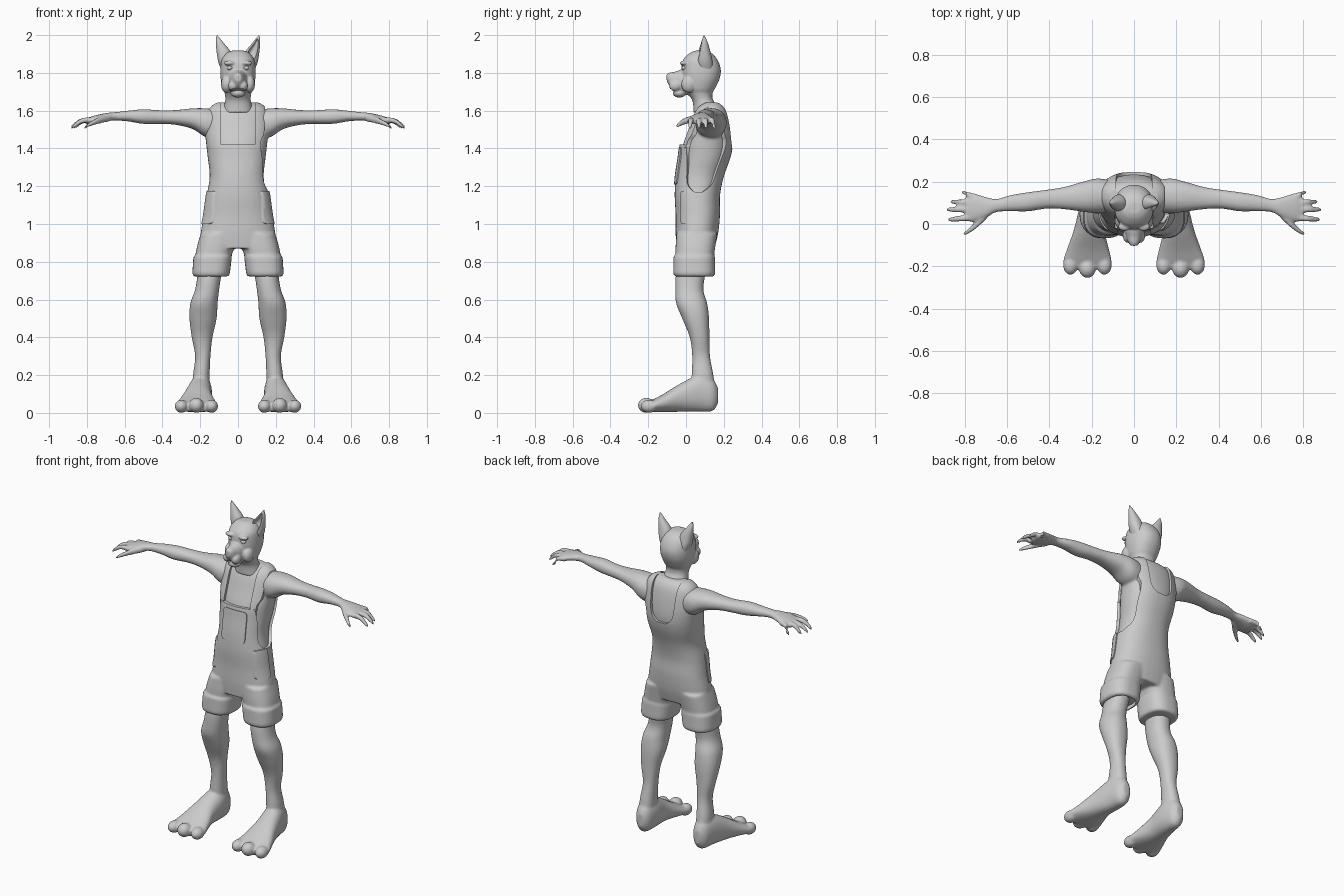
import bpy, bmesh, math
from mathutils import Matrix, Vector

old = bpy.data.objects.get("Cube")
if old:
    bpy.data.objects.remove(old)

grey = bpy.data.materials.new("plain_grey")
grey.use_nodes = True
grey.diffuse_color = (0.6, 0.6, 0.6, 1)
grey.node_tree.nodes["Principled BSDF"].inputs["Base Color"].default_value = grey.diffuse_color


def spline(a, b, c, d, t):
    return b + 0.5 * t * (c - a + t * (2 * a - 5 * b + 4 * c - d + t * (3 * (b - c) + d - a)))


def loft(bm, axis, rings, power=2.2, grow=0.0, steps=5, sides=40):
    """Skin superellipse rings given as (position, u low, u high, v low, v high)."""
    dense = []
    last = len(rings) - 1
    for i in range(last):
        quad = [rings[max(0, min(last, i + k))] for k in (-1, 0, 1, 2)]
        dense += [[spline(*column, s / steps) for column in zip(*quad)] for s in range(steps)]
    dense.append(rings[-1])
    loops = []
    for p, u0, u1, v0, v1 in dense:
        loop = []
        for k in range(sides):
            angle = math.tau * k / sides
            c, s = math.cos(angle), math.sin(angle)
            u = (u0 + u1) / 2 + ((u1 - u0) / 2 + grow) * math.copysign(abs(c) ** (2 / power), c)
            v = (v0 + v1) / 2 + ((v1 - v0) / 2 + grow) * math.copysign(abs(s) ** (2 / power), s)
            spot = {"x": (p, u, v), "y": (u, p, v), "z": (u, v, p)}[axis]
            loop.append(bm.verts.new(spot))
        loops.append(loop)
    for a, b in zip(loops, loops[1:]):
        for k in range(sides):
            n = (k + 1) % sides
            bm.faces.new((a[k], a[n], b[n], b[k]))
    bm.faces.new(loops[0])
    bm.faces.new(loops[-1])


def centred(rows):
    return [(p, -half, half, low, high) for p, half, low, high in rows]


def ball(bm, place, size):
    matrix = Matrix.Translation(place) @ Matrix.Diagonal((*size, 1))
    bmesh.ops.create_uvsphere(bm, u_segments=24, v_segments=16, radius=1, matrix=matrix)


def mirror(bm):
    copy = bmesh.ops.duplicate(bm, geom=bm.verts[:] + bm.edges[:] + bm.faces[:])["geom"]
    for item in copy:
        if isinstance(item, bmesh.types.BMVert):
            item.co.x *= -1


def make(name, bm, voxel=0, smooth=0, cutters=(), mode="DIFFERENCE"):
    """Turn the bmesh into a finished object with fused and cut surfaces."""
    bmesh.ops.recalc_face_normals(bm, faces=bm.faces)
    mesh = bpy.data.meshes.new(name)
    bm.to_mesh(mesh)
    bm.free()
    obj = bpy.data.objects.new(name, mesh)
    bpy.context.scene.collection.objects.link(obj)
    if voxel:
        fuse = obj.modifiers.new("fuse", "REMESH")
        fuse.mode, fuse.voxel_size = "VOXEL", voxel
    if smooth:
        relax = obj.modifiers.new("relax", "SMOOTH")
        relax.factor, relax.iterations = 0.5, smooth
    for cutter in cutters:
        cut = obj.modifiers.new("cut", "BOOLEAN")
        cut.operation, cut.object, cut.solver = mode, cutter, "EXACT"
    graph = bpy.context.evaluated_depsgraph_get()
    final = bpy.data.meshes.new_from_object(obj.evaluated_get(graph))
    obj.modifiers.clear()
    obj.data = final
    final.materials.clear()
    final.materials.append(grey)
    final.shade_smooth()
    final.set_sharp_from_angle(angle=math.radians(45))
    for cutter in cutters:
        bpy.data.objects.remove(cutter)
    return obj


def helper(name, axis, rings, power=6, both=False):
    bm = bmesh.new()
    loft(bm, axis, rings, power, steps=4)
    if both:
        mirror(bm)
    obj = make(name, bm)
    obj.hide_render = True
    return obj


# Trunk outline shared by the skin and the overalls
trunk = centred([
    (.87, .19, -.05, .15), (.95, .197, -.055, .17), (1.05, .18, -.055, .18),
    (1.15, .166, -.06, .18), (1.25, .15, -.055, .2), (1.35, .16, -.04, .235),
    (1.42, .168, -.03, .248), (1.5, .175, 0, .243), (1.58, .165, .03, .228),
    (1.62, .145, .055, .21), (1.643, .11, .085, .185)])

# Arms, hands, legs and feet, fused with the chest
body = bmesh.new()
loft(body, "x", [
    (.08, .06, .2, 1.45, 1.6), (.17, .05, .215, 1.46, 1.612), (.24, .058, .2, 1.503, 1.612),
    (.33, .07, .175, 1.525, 1.603), (.41, .073, .162, 1.53, 1.602), (.5, .06, .15, 1.53, 1.607),
    (.58, .06, .137, 1.543, 1.6), (.65, .056, .118, 1.548, 1.592), (.7, .03, .128, 1.543, 1.587),
    (.76, .01, .142, 1.53, 1.574), (.8, .018, .122, 1.526, 1.56)])
for base, reach, tip in ((.128, .815, .148), (.1, .868, .105), (.07, .886, .068), (.03, .88, .022)):
    loft(body, "x", [
        (x, y - r, y + r, z - r, z + r) for x, y, z, r in (
            (.74, base, 1.552, .014), ((.76 + reach) / 2, (base + tip) / 2, 1.548, .014),
            (reach - .02, tip, 1.525, .012), (reach, tip, 1.508, .007))], sides=16)
loft(body, "x", [
    (x, y - r, y + r, z - r, z + r) for x, y, z, r in (
        (.68, .06, 1.56, .018), (.73, .01, 1.55, .018), (.78, -.032, 1.53, .013),
        (.805, -.047, 1.515, .007))], sides=16)
loft(body, "z", [
    (.08, .15, .245, .03, .16), (.2, .15, .238, .03, .145), (.3, .146, .227, .033, .127),
    (.4, .135, .245, .02, .124), (.5, .113, .257, -.02, .122), (.58, .108, .252, -.052, .112),
    (.65, .1, .228, -.057, .092), (.72, .09, .216, -.055, .1), (.82, .075, .21, -.04, .12)])
loft(body, "y", [
    (.17, .175, .215, .05, .13), (.14, .15, .243, .01, .18), (.07, .138, .26, .006, .2),
    (-.03, .138, .285, .006, .155), (-.12, .118, .317, .004, .1), (-.18, .105, .335, .004, .068),
    (-.21, .125, .315, .008, .05)])
for x, y, size in ((.3, -.195, .035), (.22, -.21, .04), (.14, -.195, .035)):
    ball(body, (x, y, size), (size, .045, size))
mirror(body)
loft(body, "z", trunk[3:], grow=-.014)
make("body", body, voxel=.007, smooth=5)

# Overalls: trunk, shorts legs and turned-up cuffs
hollow = helper("cuff_hollow", "z", [
    (.68, .062, .222, -.045, .135), (.745, .062, .222, -.045, .135)], 2.5, True)
armhole = helper("armhole", "z", [
    (1.17, .13, .4, .04, .09), (1.22, .105, .4, 0, .15), (1.35, .105, .4, -.005, .2),
    (1.44, .12, .4, -.05, .26), (1.5, .14, .4, -.1, .35), (1.75, .145, .4, -.1, .4)], 5, True)
front_opening = helper("front_opening", "z", [
    (1.42, -.09, .09, -.3, .14), (1.75, -.09, .09, -.3, .14)], 20)
back_opening = helper("back_opening", "z", [
    (1.4, -.03, .03, .1, .4), (1.43, -.065, .065, .1, .4), (1.5, -.08, .08, .1, .4),
    (1.75, -.09, .09, .1, .4)], 8)
shorts = bmesh.new()
loft(shorts, "z", [
    (.76, .05, .225, -.055, .14), (.82, .038, .227, -.055, .147), (.88, .018, .217, -.055, .155),
    (.95, .005, .197, -.05, .165)], 2.5)
loft(shorts, "z", [
    (.838, .04, .222, -.055, .143), (.828, .032, .236, -.066, .153), (.74, .043, .242, -.068, .155),
    (.722, .05, .235, -.06, .148)], 2.6, steps=1)
mirror(shorts)
loft(shorts, "z", trunk, 2.3)
make("overalls", shorts, .008, 3, (hollow, armhole, front_opening, back_opening))

# Raised panels that follow the curve of the trunk
panels = (
    ("bib_pocket", .005, "y", [(-.3, -.08, .08, 1.21, 1.4), (.02, -.08, .08, 1.21, 1.4)], False),
    ("bib_hem", .003, "y", [(-.3, -.12, .12, 1.403, 1.42), (.02, -.12, .12, 1.403, 1.42)], False),
    ("side_placket", .006, "x", [(.1, -.03, .05, 1.0, 1.175), (.3, -.03, .05, 1.0, 1.175)], True))
for name, lift, axis, rings, both in panels:
    shape = helper(name + "_shape", axis, rings, 9, both)
    panel = bmesh.new()
    loft(panel, "z", trunk, 2.3, grow=lift)
    make(name, panel, cutters=(shape,), mode="INTERSECT")

# Head with muzzle, cheeks and brows
bm = bmesh.new()
for place, size in (
        ((.027, -.055, 1.732), (.026, .035, .03)), ((.045, -.012, 1.852), (.03, .02, .013)),
        ((.062, .015, 1.74), (.028, .04, .045))):
    ball(bm, place, size)
mirror(bm)
ball(bm, (0, -.035, 1.693), (.04, .035, .024))
ball(bm, (0, -.088, 1.783), (.021, .016, .017))
loft(bm, "z", centred([
    (1.59, .085, .04, .2), (1.65, .068, .035, .147), (1.69, .07, .01, .14),
    (1.72, .082, -.012, .155), (1.77, .092, -.022, .178), (1.82, .093, -.025, .184),
    (1.87, .086, -.015, .166), (1.905, .06, .02, .135), (1.918, .03, .05, .1)]))
loft(bm, "y", centred([
    (.02, .06, 1.68, 1.82), (-.03, .046, 1.69, 1.815), (-.06, .036, 1.715, 1.806),
    (-.085, .028, 1.73, 1.802), (-.102, .016, 1.755, 1.795)]))
sockets = bmesh.new()
ball(sockets, (.043, -.03, 1.826), (.02, .016, .011))
mirror(sockets)
ball(sockets, (0, -.075, 1.711), (.04, .045, .004))
make("head", bm, .005, 3, (make("socket_shape", sockets),))
eyes = bmesh.new()
ball(eyes, (.043, -.008, 1.826), (.016, .015, .012))
mirror(eyes)
make("eyes", eyes)

# Pointed ears with a scooped front
ears = bmesh.new()
loft(ears, "z", [
    (1.82, .035, .09, .065, .14), (1.86, .03, .105, .06, .14), (1.91, .038, .113, .065, .13),
    (1.96, .077, .117, .08, .115), (1.998, .108, .114, .092, .098)])
mirror(ears)
scoop = helper("ear_scoop", "z", [
    (1.865, .06, .085, .05, .08), (1.91, .052, .102, .03, .1), (1.955, .083, .109, .04, .098),
    (1.98, .098, .108, .06, .09)], 2, True)
make("ears", ears, cutters=(scoop,))
